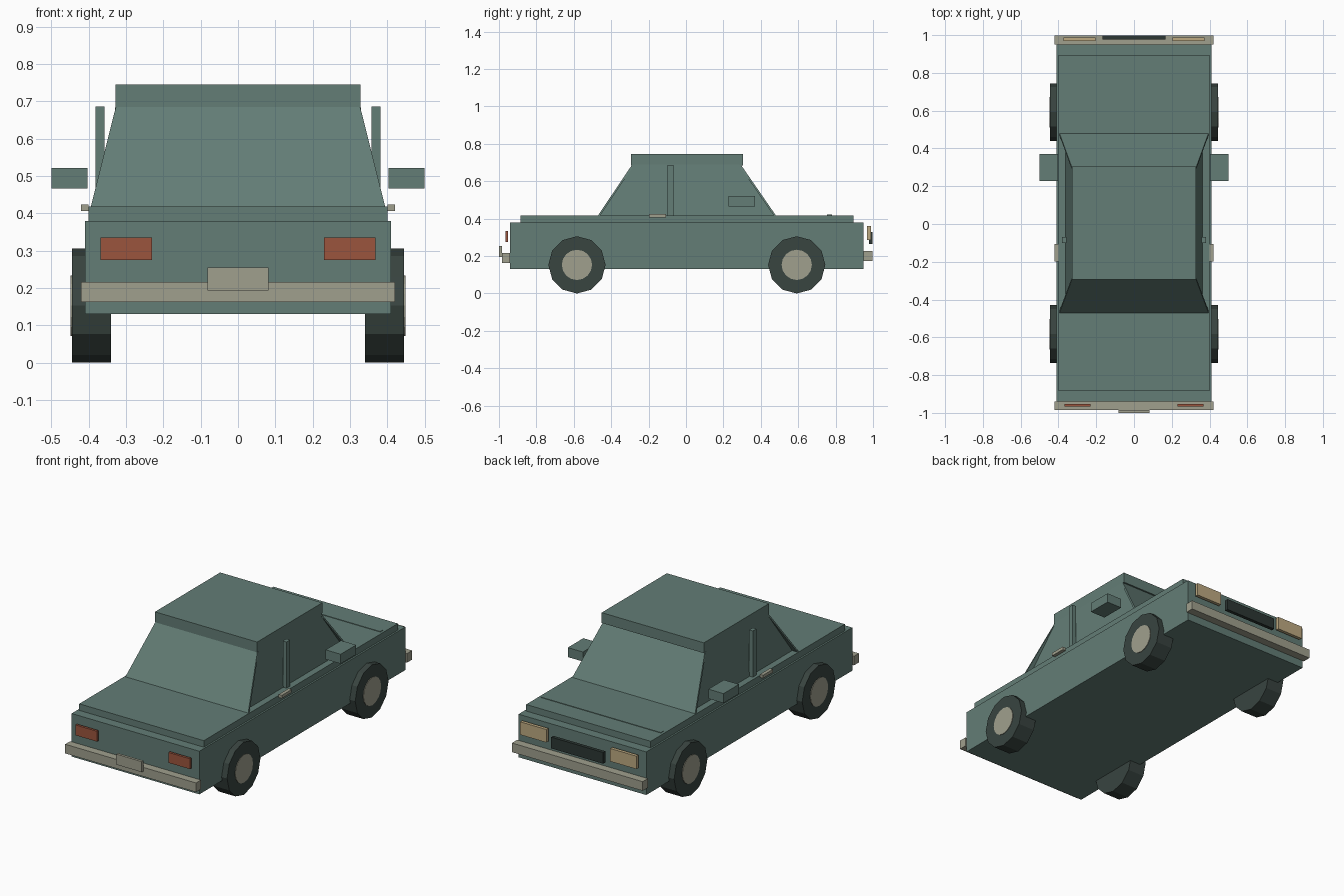
import bpy, bmesh, math

cube = bpy.data.objects.get("Cube")
if cube:
    bpy.data.objects.remove(cube, do_unlink=True)


def material(name, r, g, b):
    m = bpy.data.materials.new(name)
    m.use_nodes = True
    m.diffuse_color = (r, g, b, 1)
    m.node_tree.nodes["Principled BSDF"].inputs["Base Color"].default_value = (r, g, b, 1)
    return m


paint = material("green_paint", 0.125, 0.205, 0.18)
chrome = material("dull_chrome", 0.35, 0.35, 0.27)
red = material("red_lens", 0.33, 0.09, 0.048)
cream = material("cream_lens", 0.51, 0.4, 0.22)
rubber = material("dark_rubber", 0.04, 0.058, 0.051)
black = material("grille_black", 0.025, 0.037, 0.033)


def finish(name, bm, mat):
    bmesh.ops.recalc_face_normals(bm, faces=bm.faces[:])
    mesh = bpy.data.meshes.new(name)
    bm.to_mesh(mesh)
    bm.free()
    mesh.materials.append(mat)
    obj = bpy.data.objects.new(name, mesh)
    bpy.context.scene.collection.objects.link(obj)
    return obj


def frustum(name, mat, low, high):
    """Six-sided block; low and high are (half width, y back, y front, z)."""
    bm = bmesh.new()
    rings = []
    for w, y0, y1, z in (low, high):
        rings.append([bm.verts.new(p) for p in ((-w, y0, z), (w, y0, z), (w, y1, z), (-w, y1, z))])
    a, b = rings
    bm.faces.new(a)
    bm.faces.new(b)
    for i in range(4):
        j = (i + 1) % 4
        bm.faces.new((a[i], a[j], b[j], b[i]))
    return finish(name, bm, mat)


def box(name, mat, x, y, z):
    """Axis-aligned block from (min, max) ranges."""
    bm = bmesh.new()
    bmesh.ops.create_cube(bm, size=1)
    for v in bm.verts:
        v.co = [r[0] if c < 0 else r[1] for c, r in zip(v.co, (x, y, z))]
    return finish(name, bm, mat)


def pair(name, mat, x, y, z):
    box("left_" + name, mat, x, y, z)
    box("right_" + name, mat, (-x[1], -x[0]), y, z)


def disc(name, mat, radius, sides, x0, x1, y, z):
    """Cylinder along x with a vertex at its lowest point."""
    bm = bmesh.new()
    ends = []
    for x in (x0, x1):
        ring = []
        for i in range(sides):
            a = 2 * math.pi * i / sides
            ring.append(bm.verts.new((x, y + radius * math.sin(a), z - radius * math.cos(a))))
        bm.faces.new(ring)
        ends.append(ring)
    for i in range(sides):
        j = (i + 1) % sides
        bm.faces.new((ends[0][i], ends[0][j], ends[1][j], ends[1][i]))
    return finish(name, bm, mat)


# Body shell
box("lower_body", paint, (-0.41, 0.41), (-0.94, 0.95), (0.13, 0.38))
box("upper_deck", paint, (-0.4, 0.4), (-0.885, 0.895), (0.38, 0.418))
box("hood_ridge", paint, (-0.385, 0.385), (0.755, 0.78), (0.415, 0.421))

# Cabin, with wider sloping screens at both ends
frustum("cabin", paint, (0.362, -0.465, 0.475, 0.415), (0.328, -0.28, 0.285, 0.69))
frustum("rear_screen", paint, (0.395, -0.472, -0.46, 0.415), (0.326, -0.287, -0.275, 0.69))
frustum("windshield", paint, (0.395, 0.47, 0.482, 0.415), (0.326, 0.28, 0.292, 0.69))
box("roof", paint, (-0.328, 0.328), (-0.293, 0.305), (0.685, 0.745))

# Side details
pair("door_pillar", paint, (0.358, 0.382), (-0.1, -0.068), (0.418, 0.686))
pair("mirror", paint, (0.403, 0.5), (0.228, 0.37), (0.466, 0.521))
pair("door_handle", chrome, (0.4, 0.42), (-0.198, -0.107), (0.406, 0.424))

# Bumpers and plate
box("rear_bumper", chrome, (-0.42, 0.42), (-0.985, -0.94), (0.163, 0.216))
box("front_bumper", chrome, (-0.42, 0.42), (0.95, 0.997), (0.175, 0.228))
box("rear_plate", chrome, (-0.082, 0.082), (-1.0, -0.985), (0.194, 0.255))

# Lamps and grille
pair("tail_lamp", red, (0.23, 0.368), (-0.966, -0.952), (0.275, 0.335))
pair("headlamp", cream, (0.205, 0.373), (0.969, 0.988), (0.285, 0.36))
box("grille", black, (-0.167, 0.167), (0.978, 0.998), (0.265, 0.33))

# Wheels
for end, y in (("rear", -0.583), ("front", 0.592)):
    for side, s in (("left", 1), ("right", -1)):
        disc(f"{end}_{side}_tyre", rubber, 0.153, 12, s * 0.34, s * 0.445, y, 0.153)
        disc(f"{end}_{side}_hubcap", chrome, 0.081, 16, s * 0.43, s * 0.448, y, 0.153)
